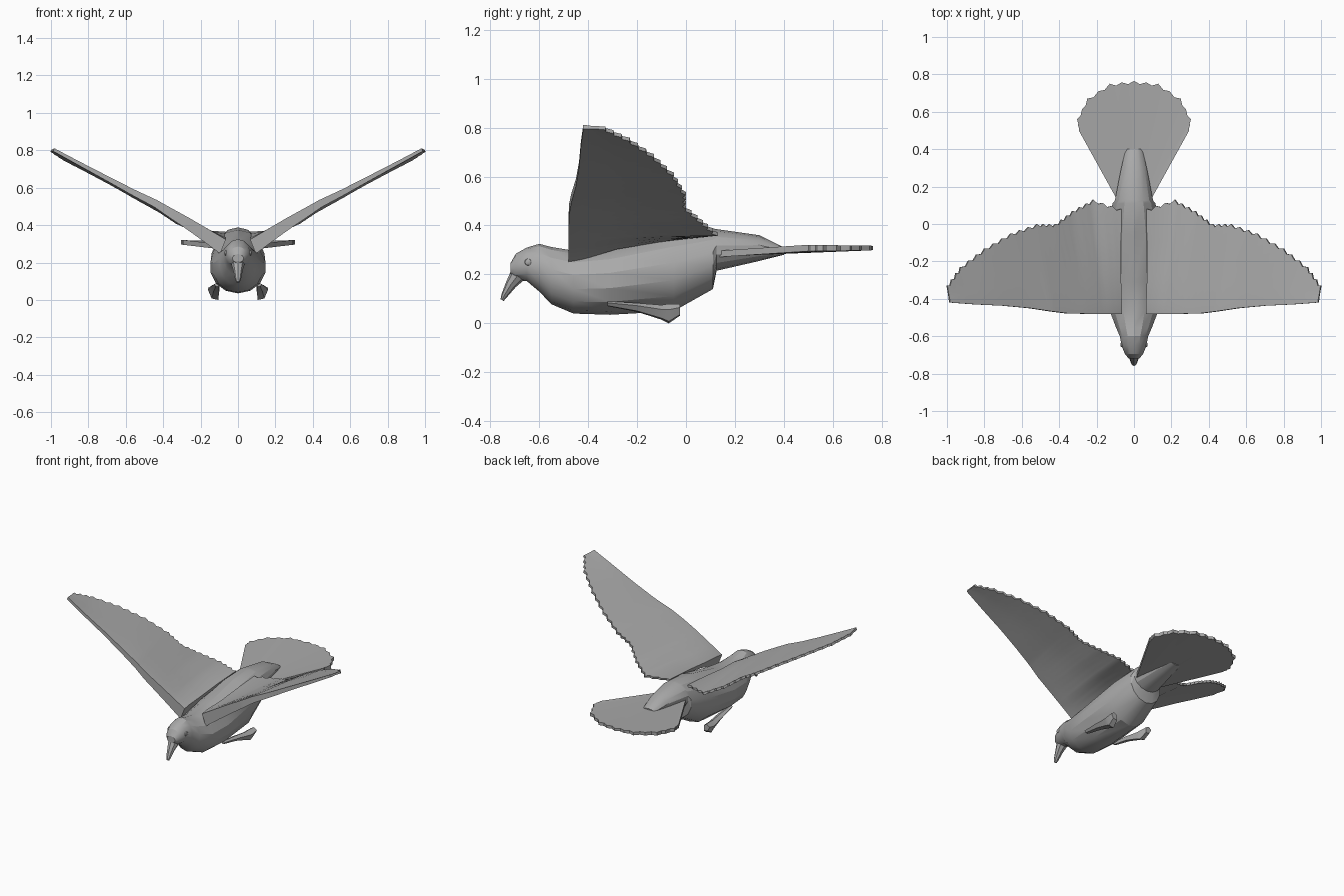
import bpy, bmesh, math
from mathutils import Vector

cube = bpy.data.objects.get("Cube")
if cube:
    bpy.data.objects.remove(cube, do_unlink=True)

grey = bpy.data.materials.new("plain grey")
grey.use_nodes = True
tone = (0.4, 0.4, 0.4, 1)
grey.diffuse_color = tone
grey.node_tree.nodes["Principled BSDF"].inputs["Base Color"].default_value = tone


def loft(name, rings, angle=25):
    """Skin a list of equal-length point loops and cap both ends."""
    bm = bmesh.new()
    loops = [[bm.verts.new(p) for p in ring] for ring in rings]
    n = len(loops[0])
    for a, b in zip(loops, loops[1:]):
        for i in range(n):
            j = (i + 1) % n
            bm.faces.new((a[i], a[j], b[j], b[i]))
    bm.faces.new(loops[0])
    bm.faces.new(loops[-1])
    bmesh.ops.recalc_face_normals(bm, faces=bm.faces)
    mesh = bpy.data.meshes.new(name)
    bm.to_mesh(mesh)
    bm.free()
    mesh.materials.append(grey)
    obj = bpy.data.objects.new(name, mesh)
    bpy.context.collection.objects.link(obj)
    bpy.ops.object.select_all(action="DESELECT")
    obj.select_set(True)
    bpy.context.view_layer.objects.active = obj
    bpy.ops.object.shade_smooth_by_angle(angle=math.radians(angle))
    return obj


def oval(y, low, high, width, sides=14):
    mid, half = (low + high) / 2, (high - low) / 2
    turns = [math.tau * i / sides for i in range(sides)]
    return [(width * math.sin(t), y, mid + half * math.cos(t)) for t in turns]


def blend(points, t):
    """Point at parameter t (0 to 1) along a polyline."""
    s = t * (len(points) - 1)
    i = min(int(s), len(points) - 2)
    return Vector(points[i]).lerp(Vector(points[i + 1]), s - i)


def mirrored(rings, side):
    return [[(side * p[0], p[1], p[2]) for p in ring] for ring in rings]


# Head, body and rump: y, bottom, top, half width
body = [
    (-.718, .20, .245, .03), (-.695, .178, .285, .05), (-.65, .172, .31, .068),
    (-.60, .13, .325, .078), (-.55, .078, .312, .10), (-.46, .04, .297, .135),
    (-.31, .035, .315, .15), (-.05, .05, .375, .145), (.11, .14, .388, .118),
    (.125, .215, .385, .105), (.3, .255, .36, .07), (.4, .28, .31, .045),
]
loft("body", [oval(*ring) for ring in body])

# Down-curved beak
beak = []
for y, z, width, depth in [(-.685, .20, .038, .036), (-.715, .16, .026, .024),
                           (-.742, .115, .017, .014), (-.752, .095, .009, .008)]:
    beak.append([(width * math.sin(a), y - depth * .8 * math.cos(a), z + depth * .5 * math.cos(a))
                 for a in [math.tau * i / 8 for i in range(8)]])
loft("beak", beak)

# Wings: leading and trailing edges, root to tip
lead = [(.08, -.48, .285), (.17, -.48, .345), (.27, -.48, .41), (.36, -.478, .465),
        (.44, -.468, .515), (.56, -.45, .575), (.7, -.437, .65), (.85, -.43, .73), (.985, -.42, .803)]
trail = [(.07, .08, .36), (.22, .13, .365), (.33, .07, .415), (.42, .0, .475),
         (.52, .0, .53), (.66, -.05, .61), (.8, -.13, .685), (.93, -.23, .752), (1.0, -.33, .798)]
STEPS = 48
chords = [0, .1, .35, .65, 1]


def wing_section(i):
    t = i / STEPS
    front, back = blend(lead, t), blend(trail, t)
    if i % 2:  # notch between feather tips
        back = back.lerp(front, .015 / (back - front).length)
    root = 1 - t
    thick = [.008 + .03 * root ** 1.5, .008 + .028 * root ** 1.5,
             .006 + .012 * root, .006 + .006 * root, .007]
    top, under = [], []
    for c, h in zip(chords, thick):
        p = front.lerp(back, c) + Vector((0, 0, .04 * root * c * (1 - c)))
        top.append(p + Vector((-.4 * h, 0, h)))
        under.append(p - Vector((-.4 * h, 0, h)))
    return top + under[::-1]


wing = [wing_section(i) for i in range(STEPS + 1)]
for side, label in ((1, "left"), (-1, "right")):
    loft(label + "_wing", mirrored(wing, side))

# Fanned tail with scalloped rim
rim = [(.295, .5), (.305, .56), (.25, .67), (.13, .75), (0, .765)]
rim = [(-x, y, .308) for x, y in rim] + [(x, y, .308) for x, y in rim[-2::-1]]
tail = []
for i in range(33):
    t = i / 32
    u = 2 * t - 1
    start = Vector((.085 * u, .12, .283))
    end = blend(rim, t)
    if i % 2:
        end = end.lerp(start, .022)
    row = [start.lerp(end, c) for c in (0, .5, 1)]
    lift = Vector((0, 0, .009 + .004 * abs(u)))
    tail.append([p + lift for p in row] + [p - lift for p in reversed(row)])
loft("tail_fan", tail)

# Folded feet trailing along the belly: y, centre x, centre z, half width, half height
foot_path = [(-.32, .115, .08, .012, .01), (-.2, .122, .065, .022, .018),
             (-.1, .13, .045, .026, .03), (-.07, .133, .04, .028, .04),
             (-.025, .138, .055, .022, .024)]
foot = [[(x - w, y, z - h), (x + w * .3, y, z - h * .8), (x + w, y, z + h * .4),
         (x, y, z + h), (x - w, y, z + h * .5)] for y, x, z, w, h in foot_path]
for side, label in ((1, "left"), (-1, "right")):
    loft(label + "_foot", mirrored(foot, side))

# Small flush eyes
for side, label in ((1, "left"), (-1, "right")):
    eye = [[(side * x, -.645 + r * math.cos(a), .25 + r * math.sin(a))
            for a in [math.tau * i / 10 for i in range(10)]]
           for x, r in ((.058, .016), (.069, .013), (.072, .006))]
    loft(label + "_eye", eye)
